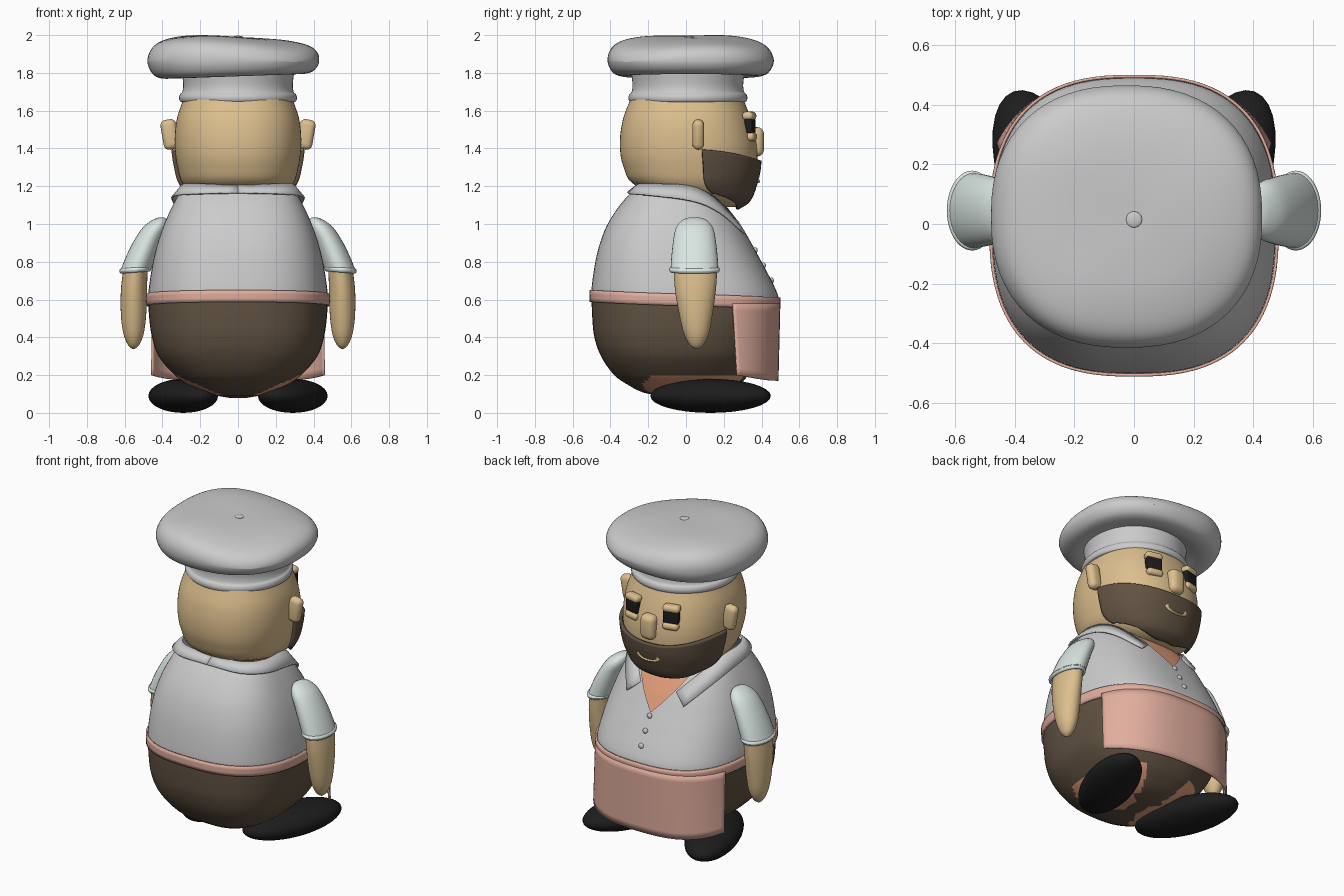
import bpy, bmesh, math
from mathutils import Matrix, Vector
from math import sin, cos, pi, radians

if "Cube" in bpy.data.objects:
    bpy.data.objects.remove(bpy.data.objects["Cube"])


def mat(name, *rgb):
    m = bpy.data.materials.new(name)
    m.diffuse_color = (*rgb, 1)
    m.use_nodes = True
    m.node_tree.nodes["Principled BSDF"].inputs["Base Color"].default_value = m.diffuse_color
    return m


SKIN = mat("skin", .72, .52, .27)
BROWN = mat("brown", .12, .085, .055)
PINK = mat("pink", .75, .42, .34)
BLACK = mat("black", .012, .012, .012)
ORANGE = mat("orange", .8, .35, .2)
SLEEVE = mat("sleeve", .70, .79, .76)


def finish(name, bm, m=None, mirror=False, thick=0, subsurf=0, angle=50):
    bmesh.ops.recalc_face_normals(bm, faces=bm.faces)
    me = bpy.data.meshes.new(name)
    bm.to_mesh(me)
    bm.free()
    ob = bpy.data.objects.new(name, me)
    bpy.context.collection.objects.link(ob)
    if m:
        me.materials.append(m)
    bpy.ops.object.select_all(action='DESELECT')
    ob.select_set(True)
    bpy.context.view_layer.objects.active = ob
    bpy.ops.object.shade_smooth_by_angle(angle=radians(angle))
    if thick:
        md = ob.modifiers.new("Solidify", 'SOLIDIFY')
        md.thickness, md.offset = thick, 0
    if subsurf:
        ob.modifiers.new("Subsurf", 'SUBSURF').levels = subsurf
    if mirror:
        md = ob.modifiers.new("Mirror", 'MIRROR')
        md.use_mirror_merge = False
    return ob


def grid(name, f, nu, nv, m=None, closed=False, caps=False, **kw):
    """Surface from f(u, v); closed wraps in u, caps fills both ends in v."""
    bm = bmesh.new()
    cols = nu if closed else nu + 1
    rows = [[bm.verts.new(f(i / nu, j / nv)) for i in range(cols)] for j in range(nv + 1)]
    for a, b in zip(rows, rows[1:]):
        for i in range(nu):
            k = (i + 1) % cols
            bm.faces.new((a[i], a[k], b[k], b[i]))
    if caps:
        bm.faces.new(rows[0])
        bm.faces.new(rows[-1])
    return finish(name, bm, m, **kw)


def interp(tab, t):
    """Smooth cubic interpolation; the first column is the key."""
    t = min(max(t, tab[0][0]), tab[-1][0])
    i = max(k for k in range(len(tab) - 1) if tab[k][0] <= t)
    a, b = tab[i], tab[i + 1]
    p, q = tab[max(i - 1, 0)], tab[min(i + 2, len(tab) - 1)]
    h = b[0] - a[0]
    s = (t - a[0]) / h
    out = []
    for c in range(1, len(a)):
        ma, mb = (b[c] - p[c]) / (b[0] - p[0]) * h, (q[c] - a[c]) / (q[0] - a[0]) * h
        out.append((2*s**3 - 3*s*s + 1)*a[c] + (s**3 - 2*s*s + s)*ma
                   + (3*s*s - 2*s**3)*b[c] + (s**3 - s*s)*mb)
    return out


def spow(v, p):
    return math.copysign(abs(v) ** p, v)


def surf(tab, z, th, off=0, p=.77):
    """Point on a stack of rounded sections (z, half width, back y, front y)."""
    w, yb, yf = interp(tab, z)
    return Vector(((w + off) * spow(sin(th), p),
                   (yb + yf) / 2 + ((yf - yb) / 2 + off) * spow(cos(th), p), z))


def patch(name, tab, lo, hi, m=None, span=pi, off=0, p=.77, nu=96, nv=24, **kw):
    def f(u, v):
        th = span * (2 * u - 1)
        return surf(tab, lo(th) + (hi(th) - lo(th)) * v, th, off, p)
    return grid(name, f, nu, nv, m, closed=span == pi, **kw)


def tube(name, rings, m=None, n=32, steps=4, **kw):
    """Vertical loft through rings (z, cx, cy, rx, ry)."""
    tab = [(i, *r) for i, r in enumerate(rings)]

    def f(u, v):
        z, cx, cy, rx, ry = interp(tab, v * (len(tab) - 1))
        return (cx + rx * cos(2*pi*u), cy + ry * sin(2*pi*u), z)
    return grid(name, f, n, steps * (len(rings) - 1), m, closed=True, caps=True, **kw)


def ball(name, loc, r, m=None, rot=Matrix(), **kw):
    bm = bmesh.new()
    bmesh.ops.create_uvsphere(bm, u_segments=32, v_segments=16, radius=1,
                              matrix=Matrix.Translation(loc) @ rot @ Matrix.Diagonal((*r, 1)))
    return finish(name, bm, m, **kw)


def block(name, loc, size, m=None, bev=.015, rot=Matrix(), **kw):
    bm = bmesh.new()
    bmesh.ops.create_cube(bm, size=1, matrix=Matrix.Translation(loc) @ rot @ Matrix.Diagonal((*size, 1)))
    bmesh.ops.bevel(bm, geom=bm.edges[:], offset=bev, segments=4, profile=.5, affect='EDGES')
    return finish(name, bm, m, **kw)


def rz(a):
    return Matrix.Rotation(radians(a), 4, 'Z')


BODY = [(.08, .05, -.05, .1), (.1, .16, -.2, .2), (.15, .265, -.31, .28), (.2, .335, -.38, .33),
        (.3, .42, -.45, .39), (.4, .455, -.485, .43), (.5, .47, -.496, .47), (.6, .475, -.5, .49),
        (.66, .472, -.5, .472), (.8, .45, -.48, .40), (.9, .425, -.455, .345), (1.0, .39, -.415, .29),
        (1.1, .345, -.35, .22), (1.18, .30, -.28, .12)]
HEAD = [(1.085, .07, .12, .26), (1.12, .19, 0, .315), (1.2, .285, -.26, .352), (1.3, .32, -.33, .375),
        (1.42, .335, -.35, .375), (1.55, .325, -.335, .345), (1.66, .29, -.295, .305)]

# trousers, with orange lining where the feet come out
pants = patch("trousers", BODY, lambda t: .08, lambda t: .6, BROWN, nv=40, caps=True)
pants.data.materials.append(ORANGE)
for poly in pants.data.polygons:
    c = poly.center
    d = rz(20) @ Vector((abs(c.x) - .29, c.y - .13, 0))
    if c.z < .2 and (d.x / .2) ** 2 + (d.y / .375) ** 2 < 1:
        poly.material_index = 1

# shirt with V neck, chest below it
patch("shirt", BODY, lambda t: .6,
      lambda t: min(1.18, .88 + 1.2 * .38 * abs(sin(t)) ** .77) if cos(t) > 0 else 1.18)
patch("chest", BODY, lambda t: .8, lambda t: 1.18, ORANGE, span=1.2, off=-.012)

# collar: strip along the neck edge ending in pointed flaps
inner = [(0, -.26, 1.205), (.2, -.24, 1.21), (.285, -.14, 1.21), (.285, .02, 1.2), (.24, .15, 1.14), (.125, .275, 1.01)]
outer = [(0, -.31, 1.165), (.22, -.29, 1.16), (.335, -.17, 1.15), (.345, .04, 1.12), (.3, .18, 1.06), (.2, .31, .95)]
ctab = [(i, *a, *b) for i, (a, b) in enumerate(zip(inner, outer))]


def collar(u, v):
    c = interp(ctab, u * 5)
    return Vector(c[:3]).lerp(Vector(c[3:]), v)


grid("collar", collar, 20, 2, mirror=True, thick=.01)
for z in (.86, .78, .70):
    ball("shirt_button", surf(BODY, z, 0), (.017, .012, .017))

# apron band and hanging front panel
patch("apron_band", BODY, lambda t: .567 - .02 * cos(t), lambda t: .63 - .02 * cos(t), PINK,
      off=.006, nv=3, thick=.01)


def apron(u, v):
    th = (1.15 - .08 * v) * (2 * u - 1)
    p = surf(BODY, .58, th, .006)
    zb = .17 + .05 * (sin(th) ** 4)
    return (p.x * (1 + .05 * v), p.y - .01 * v, .58 + (zb - .58) * v)


grid("apron_panel", apron, 48, 10, PINK, thick=.01)

# head and beard
patch("head", HEAD, lambda t: 1.09, lambda t: 1.66, SKIN, p=.88, caps=True)
patch("beard", HEAD, lambda t: 1.085 + .09 * sin(t) ** 6, lambda t: 1.335 + .06 * sin(t) ** 2, BROWN,
      span=1.42, off=.012, p=.88, nu=64, thick=.02)

# ears, eyes, nose, mouth
ear_tilt = Matrix.Rotation(radians(10), 4, 'Y')
block("ear", (.36, .065, 1.474), (.085, .062, .16), SKIN, .03, ear_tilt, mirror=True)
block("eye", (.135, .338, 1.52), (.095, .04, .075), BLACK, .006, rz(-14), mirror=True)
block("upper_eyelid", (.135, .335, 1.572), (.105, .06, .045), SKIN, .02, rz(-14), mirror=True)
block("lower_eyelid", (.135, .345, 1.462), (.1, .05, .045), SKIN, .02, rz(-14), mirror=True)
block("nose", (0, .37, 1.435), (.1, .085, .155), SKIN, .035)


def lips(u, v):
    a, b = 2 * pi * u, 2 * pi * v
    r = 1 + .25 * cos(b)
    x = .07 * r * cos(a)
    return (x, .378 - 1.2 * x * x + .014 * sin(b), 1.25 + .027 * r * sin(a))


grid("lips", lips, 32, 12, SKIN, closed=True)
ball("tongue", (0, .372, 1.25), (.06, .01, .017), SKIN)

# hat: band and floppy crown
tube("hat_band", [(z, 0, .01, r, r + .003) for z, r in
                  ((1.645, .295), (1.65, .307), (1.668, .312), (1.686, .307), (1.7, .295), (1.74, .29), (1.82, .3))],
     n=64)
crown = [(i, *r) for i, r in enumerate([(.6, 1.80), (.78, 1.782), (.93, 1.80), (1, 1.86), (.96, 1.92),
                                        (.84, 1.958), (.6, 1.982), (.3, 1.99), (.03, 1.99)])]


def hat(u, v):
    r, z = interp(crown, v * 8)
    t = 2 * pi * u
    x, y = .455 * r * spow(cos(t), .86), .44 * r * spow(sin(t), .86)
    x -= .025 * r
    return (x, y + .025, 1.86 + (z - 1.86) * (1 - .45 * x) + .012 * sin(3 * t + 1) * r * r * (z > 1.87))


grid("hat_crown", hat, 64, 40, closed=True, caps=True)
ball("hat_button", (0, .015, 1.99), (.027, .027, .007))

# arms
tube("sleeve", [(1.035, .405, .045, .012, .025), (1.02, .415, .045, .04, .065), (.98, .44, .045, .065, .098),
                (.91, .478, .045, .074, .113), (.83, .513, .045, .079, .122), (.755, .542, .045, .08, .127)],
     SLEEVE, mirror=True)


def cuff(u, v):
    a, b = 2 * pi * u, 2 * pi * v
    k = .011 * cos(b)
    return (.543 + (.074 + k) * cos(a), .045 + (.123 + k) * sin(a), .757 + .014 * sin(b) - .02 * (cos(a) * .3))


grid("cuff", cuff, 40, 10, SLEEVE, closed=True, mirror=True)
tube("forearm", [(.77, .542, .05, .064, .116), (.65, .551, .05, .069, .108), (.52, .553, .052, .067, .088),
                 (.42, .553, .055, .054, .066), (.36, .553, .055, .03, .036), (.338, .553, .055, .006, .007)],
     SKIN, mirror=True)

# shoes, splayed outwards
ball("shoe", (.29, .13, .09), (.155, .335, .09), BLACK, rz(-20), mirror=True)
